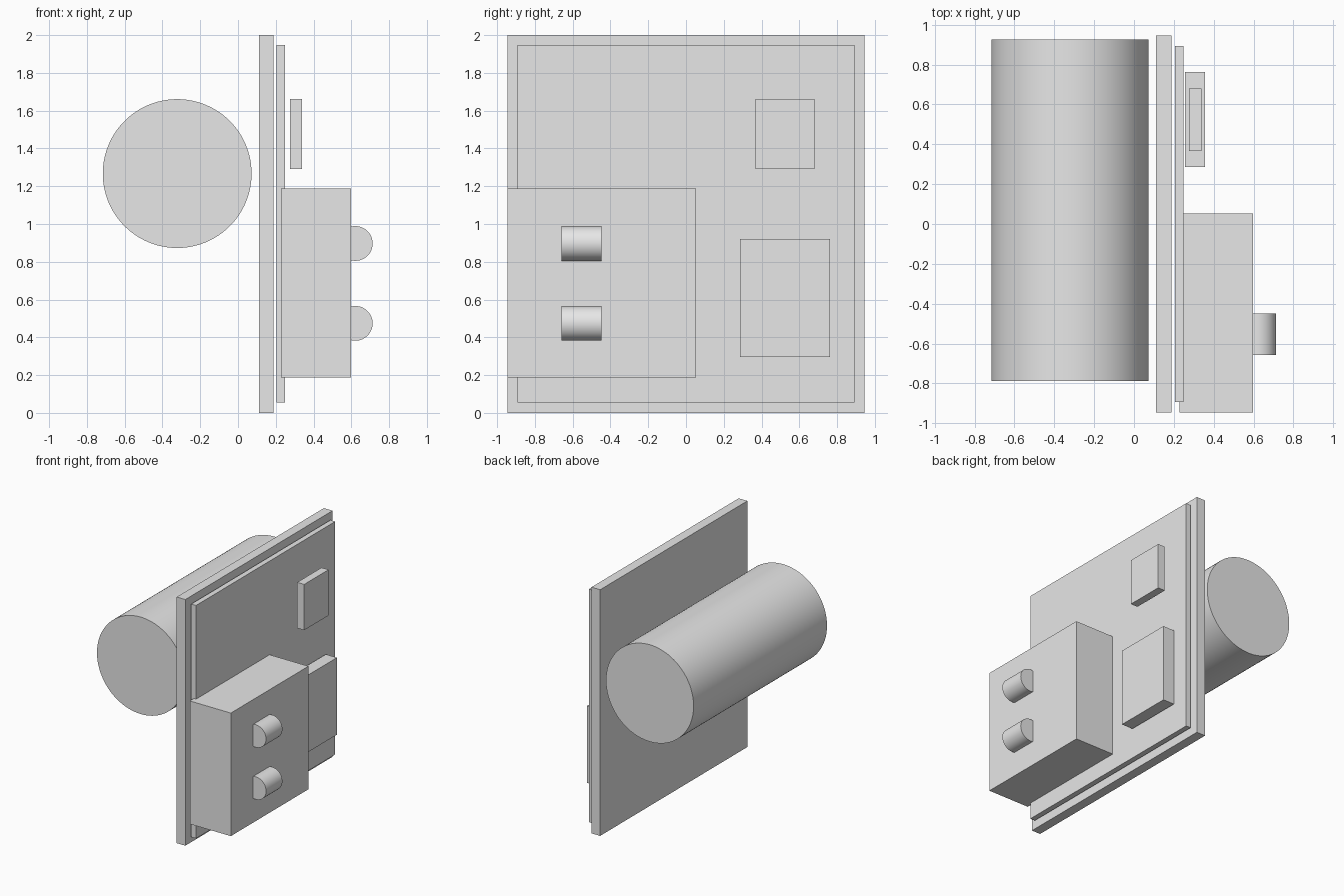
import bpy
import math

cube = bpy.data.objects.get("Cube")
if cube:
    bpy.data.objects.remove(cube, do_unlink=True)

grey = bpy.data.materials.new("light_grey")
grey.use_nodes = True
COLOUR = (0.8, 0.8, 0.8, 1)
grey.diffuse_color = COLOUR
grey.node_tree.nodes["Principled BSDF"].inputs["Base Color"].default_value = COLOUR


def finish(name):
    obj = bpy.context.object
    obj.name = name
    obj.data.materials.append(grey)
    return obj


def block(name, x, y, z):
    """Box spanning the given (low, high) ranges."""
    spans = (x, y, z)
    bpy.ops.mesh.primitive_cube_add(size=1, location=[(a + b) / 2 for a, b in spans])
    bpy.context.object.scale = [b - a for a, b in spans]
    bpy.ops.object.transform_apply(location=False, rotation=False, scale=True)
    return finish(name)


def rod(name, x, z, radius, y, sides):
    """Cylinder lying along y."""
    bpy.ops.mesh.primitive_cylinder_add(
        vertices=sides, radius=radius, depth=y[1] - y[0],
        location=(x, (y[0] + y[1]) / 2, z), rotation=(math.pi / 2, 0, 0))
    bpy.ops.object.transform_apply(location=False, rotation=True, scale=False)
    bpy.ops.object.shade_smooth_by_angle(angle=math.radians(30))
    return finish(name)


# Upright panels
block("back_plate", (0.11, 0.188), (-0.945, 0.945), (0, 2))
block("circuit_board", (0.205, 0.248), (-0.893, 0.893), (0.055, 1.948))

# Parts mounted on the board
block("housing", (0.228, 0.597), (-0.945, 0.052), (0.187, 1.187))
block("large_chip", (0.256, 0.356), (0.287, 0.762), (0.295, 0.921))
block("small_chip", (0.275, 0.338), (0.367, 0.68), (1.29, 1.662))

# Rounded buttons on the housing
for label, height in (("upper", 0.897), ("lower", 0.474)):
    rod(label + "_button", 0.621, height, 0.092, (-0.658, -0.448), 48)

# Large drum behind the plate
rod("drum", -0.322, 1.267, 0.394, (-0.788, 0.925), 96)
